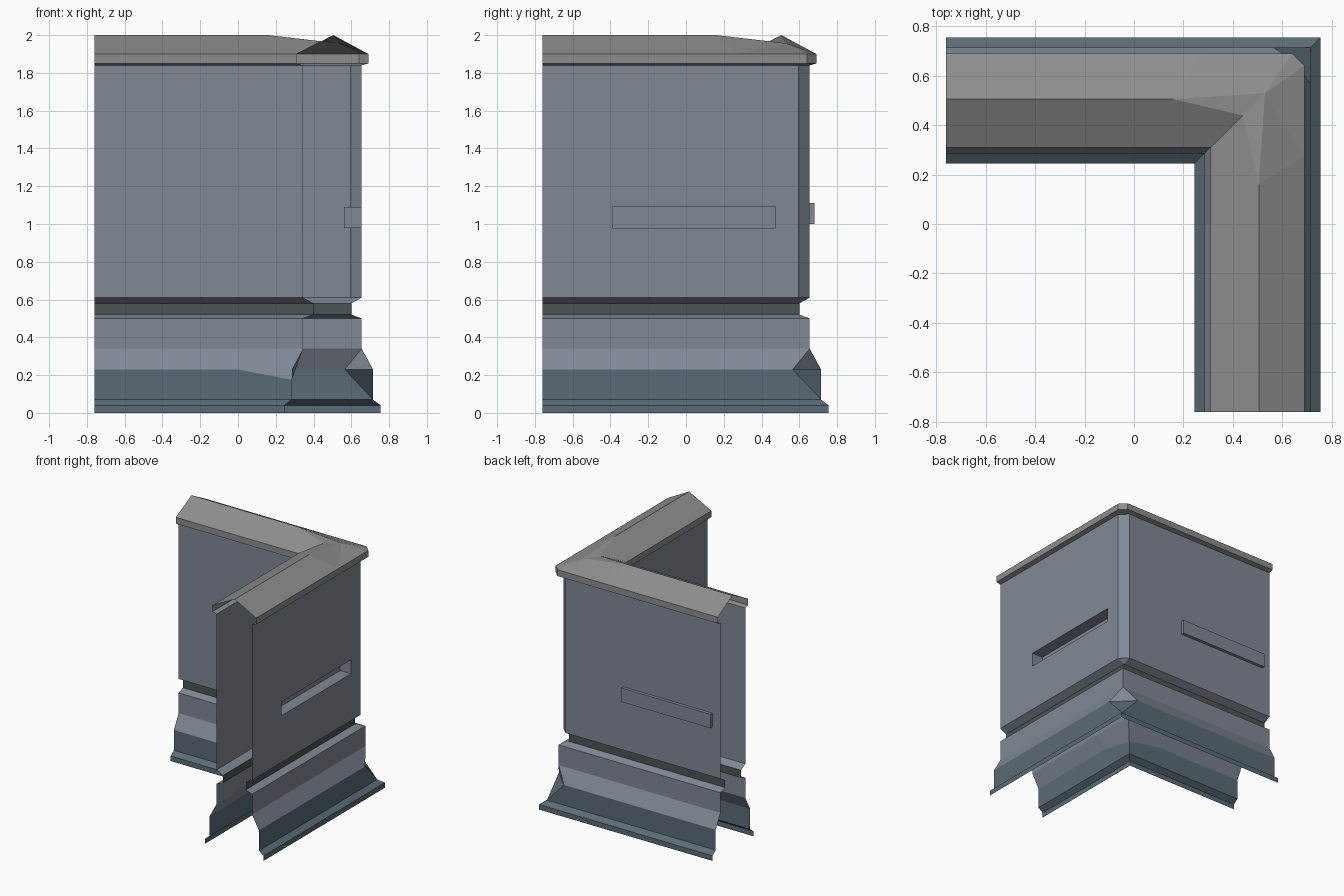
import bpy, bmesh
from mathutils import Vector

if "Cube" in bpy.data.objects:
    bpy.data.objects.remove(bpy.data.objects["Cube"])

END = -0.76          # both arms of the L stop here, open ended


def material(name, rgb):
    m = bpy.data.materials.new(name)
    m.diffuse_color = (*rgb, 1)
    m.use_nodes = True
    m.node_tree.nodes["Principled BSDF"].inputs["Base Color"].default_value = m.diffuse_color
    return m


WALL = material("wall_paint", (0.22, 0.25, 0.30))
ROOF = material("cap_grey", (0.27, 0.27, 0.27))
BASE = material("base_blue", (0.10, 0.15, 0.18))
DARK = material("groove_dark", (0.07, 0.09, 0.085))


def outer_row(d, z, chamfer=0, stations=()):
    """Points around the outside of the L at distance d."""
    pts = [(END, d), (d - chamfer, d), (d, d - chamfer)]
    pts += [(d, y) for y in stations] + [(d, END)]
    return [(x, y, z) for x, y in pts]


def inner_row(d, z, drop=0):
    """Points around the inside of the L, optionally lowered at the corner."""
    return [(END, d, z), (0, d, z), (d, d, z - drop), (d, 0, z), (d, END, z)]


def loft(bm, rows, flip=False):
    grid = [[bm.verts.new(p) for p in row] for row in rows]
    faces = []
    for lo, hi in zip(grid, grid[1:]):
        for i in range(len(lo) - 1):
            quad = [lo[i], lo[i + 1], hi[i + 1], hi[i]]
            faces.append(bm.faces.new(quad[::-1] if flip else quad))
    return faces


def finish(bm, name, mat):
    bmesh.ops.remove_doubles(bm, verts=bm.verts, dist=1e-4)
    mesh = bpy.data.meshes.new(name)
    bm.to_mesh(mesh)
    bm.free()
    mesh.materials.append(mat)
    bpy.context.collection.objects.link(bpy.data.objects.new(name, mesh))


def moulding(name, mat, profile):
    """profile: (outer distance, z, outer corner chamfer, inner corner drop)"""
    bm = bmesh.new()
    loft(bm, [outer_row(d, z, c) for d, z, c, _ in profile], flip=True)
    loft(bm, [inner_row(1 - d, z, k) for d, z, _, k in profile])
    finish(bm, name, mat)


# Base, groove and the lip under the wall
moulding("base_foot", BASE, [(0.755, 0, 0, 0), (0.755, 0.04, 0, 0),
                             (0.715, 0.07, 0, 0), (0.715, 0.23, 0.15, 0.055)])
moulding("base_upper", WALL, [(0.715, 0.23, 0.15, 0.055), (0.655, 0.34, 0, 0),
                              (0.655, 0.50, 0, 0), (0.60, 0.52, 0, 0)])
moulding("groove", DARK, [(0.60, 0.52, 0, 0), (0.60, 0.58, 0, 0)])
moulding("wall_lip", WALL, [(0.60, 0.58, 0, 0), (0.655, 0.61, 0.06, 0)])

# Wall with a slot sunk into the right face
bm = bmesh.new()
faces = loft(bm, [outer_row(0.655, z, 0.06, (0.475, -0.39))
                  for z in (0.61, 0.98, 1.09, 1.84)], flip=True)
slot = bmesh.ops.extrude_discrete_faces(bm, faces=[faces[5 + 3]])["faces"]
bmesh.ops.translate(bm, verts=list(slot[0].verts), vec=(-0.095, 0, 0))
loft(bm, [inner_row(0.345, 0.61), inner_row(0.345, 1.84)])
finish(bm, "wall", WALL)

# Raised bar on the back face, open towards the wall
bm = bmesh.new()
bmesh.ops.create_cube(bm, size=1)
bmesh.ops.scale(bm, vec=(0.78, 0.025, 0.11), verts=bm.verts)
bmesh.ops.translate(bm, vec=(-0.30, 0.6675, 1.055), verts=bm.verts)
back = [f for f in bm.faces if f.normal.y < -0.9 or
        f.calc_center_median().y < 0.656]
bmesh.ops.delete(bm, geom=back, context='FACES')
finish(bm, "back_bar", WALL)

# Cap edge
moulding("cap_edge", ROOF, [(0.655, 1.84, 0.06, 0), (0.69, 1.85, 0.05, 0),
                            (0.69, 1.90, 0.05, 0)])

# Ridged cap: one arm's faces, then the same reflected across the diagonal
ridge_end, ridge = (END, 0.505, 2), (0.16, 0.505, 2)
valley, peak = (0.44, 0.44, 1.967), (0.53, 0.53, 1.957)
eave, eave_end, corner = (0.275, 0.69, 1.9), (END, 0.69, 1.9), (0.64, 0.69, 1.9)
swap = lambda p: (p[1], p[0], p[2])
arm = [[(END, 0.31, 1.9), (0.31, 0.31, 1.9), valley, ridge, ridge_end],
       [ridge_end, ridge, eave, eave_end],
       [ridge, peak, eave],
       [peak, corner, eave],
       [ridge, valley, peak]]
bm = bmesh.new()
for poly in arm + [[swap(p) for p in f] for f in arm] + [[peak, swap(corner), corner]]:
    f = bm.faces.new([bm.verts.new(Vector(p)) for p in poly])
    f.normal_update()
    if f.normal.z < 0:
        f.normal_flip()
finish(bm, "cap_roof", ROOF)
